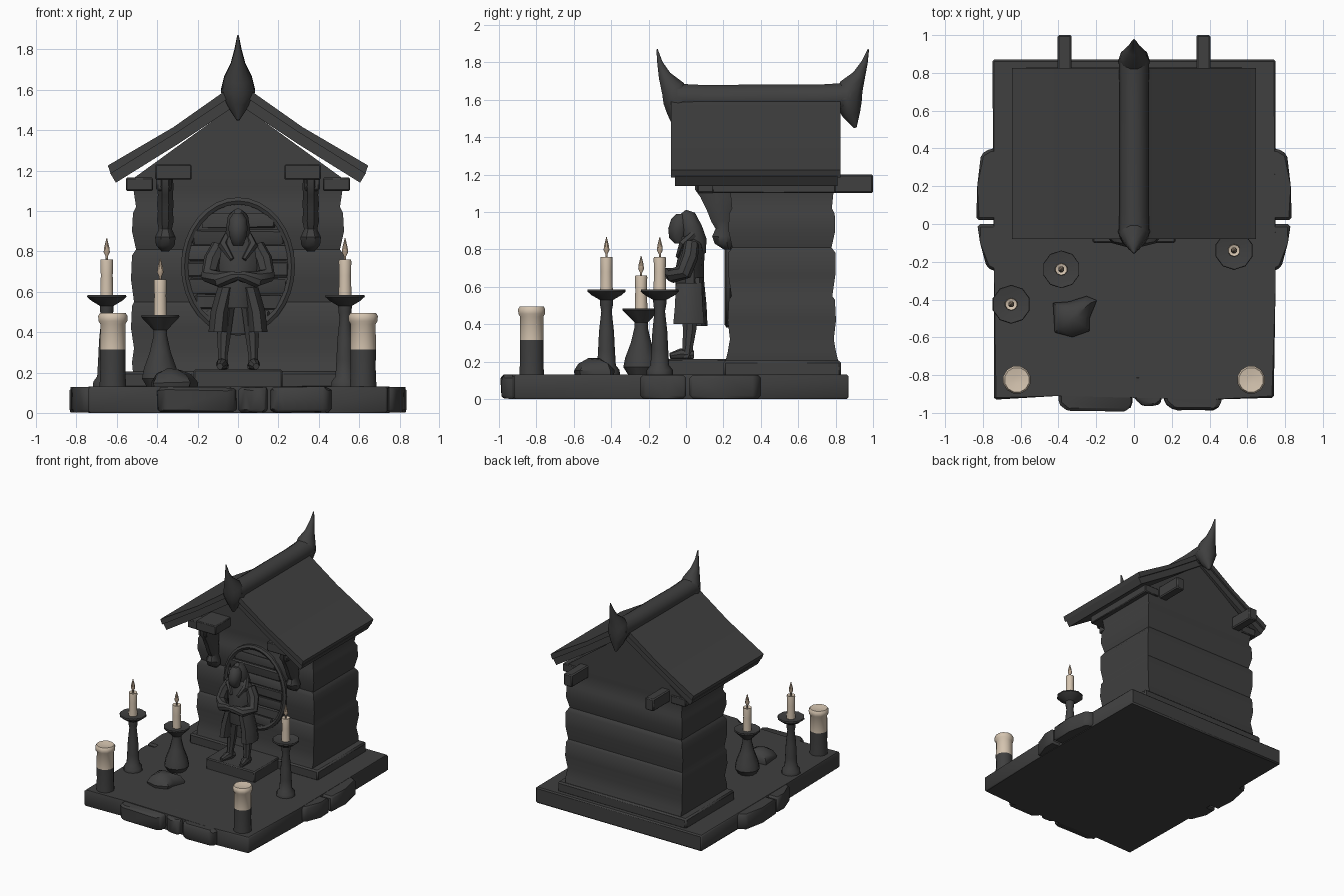
import bpy, bmesh, math, random
from mathutils import Vector

random.seed(4)
cube = bpy.data.objects.get("Cube")
if cube:
    bpy.data.objects.remove(cube)


def material(name, rgb):
    m = bpy.data.materials.new(name)
    m.use_nodes = True
    m.diffuse_color = (*rgb, 1)
    m.node_tree.nodes["Principled BSDF"].inputs["Base Color"].default_value = (*rgb, 1)
    return m


STONE = material("dark_stone", (0.05, 0.05, 0.05))
WAX = material("candle_wax", (0.66, 0.55, 0.43))
FLAME = material("flame_tan", (0.48, 0.37, 0.27))
parts = []


def finish(name, bm, mat=STONE, bevel=0, jitter=0):
    if bevel:
        bmesh.ops.bevel(bm, geom=bm.edges[:], offset=bevel, segments=1, affect='EDGES')
    for v in bm.verts:
        v.co += Vector([random.uniform(-jitter, jitter) for _ in range(3)])
    bmesh.ops.recalc_face_normals(bm, faces=bm.faces[:])
    me = bpy.data.meshes.new(name)
    bm.to_mesh(me)
    bm.free()
    me.materials.append(mat)
    ob = bpy.data.objects.new(name, me)
    bpy.context.collection.objects.link(ob)
    parts.append(ob)
    return ob


def skin(name, rings, mat=STONE, closed=False, **kw):
    """Bridge equal-length rings of points and cap the ends."""
    bm = bmesh.new()
    vs = [[bm.verts.new(p) for p in r] for r in rings]
    n = len(vs[0])
    for a, b in zip(vs, vs[1:] + vs[:1] if closed else vs[1:]):
        for i in range(n):
            bm.faces.new((a[i], a[(i + 1) % n], b[(i + 1) % n], b[i]))
    if not closed:
        bm.faces.new(vs[0])
        bm.faces.new(vs[-1])
    return finish(name, bm, mat, **kw)


def loft(name, rings, n=10, mat=STONE, at=(0, 0), **kw):
    """Stack of ellipses given as (x, y, z, rx, ry)."""
    angles = [2 * math.pi * (i + 0.5) / n for i in range(n)]
    return skin(name, [[(at[0] + x + rx * math.cos(a), at[1] + y + ry * math.sin(a), z)
                        for a in angles] for x, y, z, rx, ry in rings], mat, **kw)


def lathe(name, at, profile, n=10, mat=STONE):
    return loft(name, [(0, 0, z, r, r) for r, z in profile], n, mat, at)


def sweep(name, path, n=8, ref=(1, 0, 0), closed=False, **kw):
    """Round section along a path of (x, y, z, radius)."""
    pts = [Vector(p[:3]) for p in path]
    rings = []
    for i, p in enumerate(pts):
        before = pts[i - 1] if i or closed else p
        after = pts[(i + 1) % len(pts)] if closed or i + 1 < len(pts) else p
        t = (after - before).normalized()
        u = Vector(ref)
        u = (u - t * u.dot(t)).normalized()
        w = t.cross(u)
        rings.append([p + path[i][3] * (u * math.cos(k * math.tau / n) + w * math.sin(k * math.tau / n))
                      for k in range(n)])
    return skin(name, rings, closed=closed, **kw)


def box(name, x0, x1, y0, y1, z0, z1, **kw):
    return skin(name, [[(x0, y0, z), (x1, y0, z), (x1, y1, z), (x0, y1, z)] for z in (z0, z1)], **kw)


def slab(name, outline, z0, z1, **kw):
    return skin(name, [[(x, y, z) for x, y in outline] for z in (z0, z1)], **kw)


def gable_sheet(name, outline, y0, y1, **kw):
    return skin(name, [[(x, y, z) for x, z in outline] for y in (y0, y1)], **kw)


# Paved base with rough edge stones
slab("base_slab", [(-.74, -.93), (-.4, -.91), (.4, -.93), (.74, -.92), (.75, -.3),
                   (.75, .87), (-.75, .87), (-.74, -.3)], 0, .13, bevel=.01)
for x0, x1, front in ((-.4, -.01, -.99), (.0, .15, -.965), (.16, .46, -.985)):
    slab("front_edge_stone", [(x0, -.8), (x0, front + .04), (x0 + .05, front),
                              (x1 - .03, front), (x1, front + .03), (x1, -.8)],
         .003, .127, bevel=.015, jitter=.004)
for s, side in ((1, "left"), (-1, "right")):
    slab(side + "_edge_stone_back", [(s * .6, .4), (s * .76, .4), (s * .81, .37), (s * .83, .2),
                                     (s * .835, .02), (s * .6, .02)], .003, .128, bevel=.015)
    slab(side + "_edge_stone_front", [(s * .6, 0), (s * .83, 0), (s * .815, -.1), (s * .78, -.23),
                                      (s * .74, -.25), (s * .6, -.25)], .003, .128, bevel=.015)

# House body of bulging courses, closing into a ridge
courses = [(.2, .52, .025), (.25, .525, .012), (.32, .515, .0), (.42, .53, .012), (.53, .525, .006),
           (.55, .515, -.008), (.66, .53, .008), (.78, .525, .01), (.81, .505, -.012),
           (.9, .525, .008), (.99, .52, .005), (1.02, .505, -.01), (1.12, .52, 0), (1.16, .52, 0), (1.53, .01, 0)]
skin("house_body", [[(-w, .235 - d, z), (w, .235 - d, z), (w, .79 + d, z), (-w, .79 + d, z)]
                    for z, w, d in courses])
box("house_plinth", -.58, .58, .2, .83, .12, .205, bevel=.012)
box("statue_pedestal", -.22, .22, -.1, .25, .12, .215, bevel=.008)

# Roof sheets and the board layer beneath them
for s, side in ((1, "left"), (-1, "right")):
    gable_sheet(side + "_roof_sheet", [(0, 1.64), (s * .32, 1.415), (s * .645, 1.225),
                                       (s * .63, 1.185), (s * .3, 1.39), (0, 1.59)], -.08, .825)
    gable_sheet(side + "_roof_boards", [(0, 1.6), (s * .3, 1.395), (s * .635, 1.19),
                                        (s * .605, 1.14), (s * .3, 1.33), (0, 1.53)], -.06, .81)
    # Timber ends, wall plates and carved brackets
    box(side + "_roof_beam", *sorted((s * .33, s * .405)), .06, 1.0, 1.1, 1.2, bevel=.008)
    box(side + "_cross_block", *sorted((s * .23, s * .41)), .04, .24, 1.155, 1.23, bevel=.006)
    box(side + "_wall_plate", *sorted((s * .42, s * .555)), .14, .8, 1.1, 1.165, bevel=.006)
    loft(side + "_carved_bracket", [(0, .22, .8, .02, .02), (0, .2, .83, .05, .05),
                                    (0, .195, .87, .055, .06), (0, .2, .91, .035, .045),
                                    (0, .19, .95, .045, .06), (0, .18, 1.0, .04, .07),
                                    (0, .175, 1.03, .045, .08), (0, .16, 1.08, .04, .09),
                                    (0, .14, 1.12, .045, .1), (0, .14, 1.2, .035, .1)],
         n=8, at=(s * .36, 0))

# Ridge pole with upturned horns at both ends
sweep("ridge_pole", [(0, y, z, r) for y, z, r in
                     ((-.06, 1.61, .08), (.1, 1.605, .077), (.4, 1.607, .078),
                      (.7, 1.607, .077), (.88, 1.615, .08))], n=10)
sweep("front_horn", [(0, y, z, r) for y, z, r in
                     ((-.155, 1.87, .004), (-.14, 1.8, .015), (-.115, 1.73, .035), (-.07, 1.66, .068),
                      (-.04, 1.59, .085), (-.05, 1.52, .055), (-.06, 1.45, .008))], n=10)
sweep("back_horn", [(0, y, z, r) for y, z, r in
                    ((.975, 1.87, .004), (.955, 1.8, .018), (.925, 1.73, .037), (.885, 1.67, .068),
                     (.86, 1.6, .085), (.885, 1.52, .05), (.905, 1.45, .008))], n=10)

# Oval niche frame with planks behind the statue
sweep("niche_frame", [(.265 * math.sin(a), .225, .725 + .325 * math.cos(a), .02)
                      for a in [math.tau * i / 32 for i in range(32)]], n=6, ref=(0, 1, 0), closed=True)
for z in (.47, .55, .63, .71, .79, .87, .95):
    w = .25 * math.sqrt(1 - ((z - .725) / .325) ** 2)
    box("niche_plank", -w, w, .215, .24, z - .036, z + .036, bevel=.006, jitter=.004)

# Cloaked statue
loft("statue_torso", [(0, .025, .52, .09, .07), (0, .02, .6, .09, .075), (0, .02, .7, .095, .075),
                      (0, .03, .78, .115, .07), (0, .03, .83, .105, .06), (0, .015, .87, .05, .045)])
loft("statue_head", [(0, -.03, .83, .025, .03), (0, -.045, .86, .04, .045), (0, -.04, .91, .05, .055),
                     (0, -.03, .96, .045, .05), (0, -.02, .99, .025, .03)])
sweep("statue_hood", [(0, -.015, 1.0, .02), (0, .005, .975, .05), (0, .03, .91, .06),
                      (0, .05, .84, .065), (0, .07, .77, .04)], n=10)
loft("statue_cloak_back", [(-.01, .07, .39, .1, .045), (0, .065, .5, .1, .045), (0, .06, .65, .085, .035)])
for s, side in ((1, "left"), (-1, "right")):
    loft(side + "_coat_tail", [(s * .1, .015, .4, .05, .09), (s * .09, .015, .5, .05, .08),
                               (s * .06, .015, .62, .045, .075)], n=8)
    loft(side + "_leg", [(s * .075, 0, .22, .03, .035), (s * .075, .01, .28, .025, .03),
                         (s * .07, .02, .38, .036, .04), (s * .055, .02, .55, .045, .05)], n=8)
    sweep(side + "_foot", [(s * .07, .04, .235, .025), (s * .08, -.03, .24, .03),
                           (s * .09, -.085, .23, .016)], n=8)
    sweep(side + "_arm", [(s * .09, .03, .83, .04), (s * .125, .02, .76, .045), (s * .14, -.01, .68, .045),
                          (s * .09, -.07, .66, .04), (s * .02, -.1, .675, .028), (s * -.01, -.11, .68, .015)])
    sweep(side + "_collar", [(s * .03, -.045, .76, .012), (s * .075, -.015, .83, .025),
                             (s * .05, .04, .88, .02)], n=6)


# Candlesticks: dish height sets the candle and flame above it
def candle(at, z):
    lathe("thin_candle", at, [(.034, z - .01), (.031, z + .1), (.033, z + .17), (.031, z + .18), (.012, z + .172)], mat=WAX)
    lathe("flame", at, [(.006, z + .17), (.006, z + .195), (.017, z + .215), (.014, z + .24), (.002, z + .285)],
          n=8, mat=FLAME)


for at in ((-.65, -.425), (.53, -.14)):
    lathe("tall_candlestick", at, [(.072, .13), (.07, .155), (.05, .18), (.045, .26), (.04, .36), (.028, .47),
                                   (.034, .5), (.036, .53), (.08, .555), (.103, .575), (.1, .585), (.04, .575)])
    candle(at, .58)
at = (-.385, -.24)
lathe("short_candlestick", at, [(.07, .13), (.095, .17), (.085, .22), (.055, .3), (.036, .38), (.036, .41),
                                (.075, .45), (.1, .475), (.098, .485), (.04, .475)])
candle(at, .48)

# Broad pillar candles, dark below and wax above
for x in (-.62, .62):
    at = (x, -.825)
    lathe("pillar_candle_base", at, [(.068, .13), (.064, .22), (.065, .315)], n=12)
    lathe("pillar_candle_top", at, [(.065, .315), (.064, .44), (.074, .455), (.075, .48), (.066, .495), (.02, .488)],
          n=12, mat=WAX)

# Loose rock on the paving
rock = [(-.43, -.42), (-.34, -.41), (-.25, -.385), (-.2, -.4), (-.23, -.5), (-.24, -.57), (-.33, -.6), (-.42, -.57)]
skin("loose_rock", [[(-.32 + (x + .32) * k, -.49 + (y + .49) * k, z) for x, y in rock]
                    for k, z in ((.95, .125), (1, .15), (.75, .19), (.3, .215))], jitter=.005)

bpy.ops.object.select_all(action='DESELECT')
for ob in parts:
    ob.select_set(True)
bpy.context.view_layer.objects.active = parts[0]
bpy.ops.object.shade_smooth_by_angle(angle=math.radians(40))
